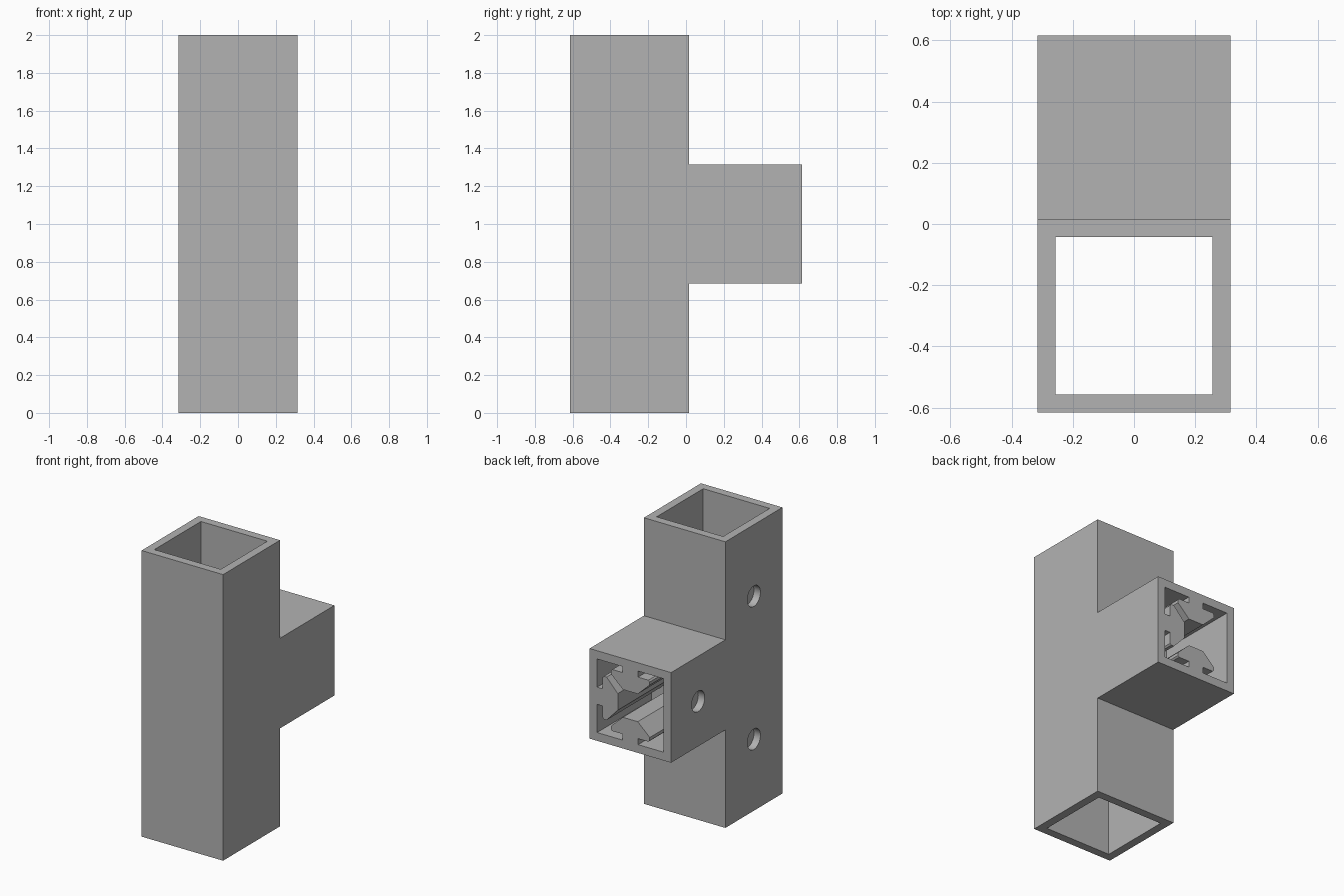
import bpy
import bmesh
import math
from mathutils import Matrix, Vector

cube = bpy.data.objects.get("Cube")
if cube:
    bpy.data.objects.remove(cube, do_unlink=True)

HALF = 0.315          # half width of both square sections
INNER = 0.257         # half width of the hollow
TUBE_Y = -0.3         # centre line of the upright
FACE_Y = TUBE_Y + HALF
ARM_LEN = 0.6
HOLE_R = 0.072

grey = bpy.data.materials.new("grey_metal")
grey.use_nodes = True
colour = (0.45, 0.45, 0.45, 1)
grey.diffuse_color = colour
grey.node_tree.nodes["Principled BSDF"].inputs["Base Color"].default_value = colour


def square(h):
    return [(-h, -h), (h, -h), (h, h), (-h, h)]


def hollow_section(name, outer, inner, length, matrix):
    """Fill the area between two outlines and extrude it."""
    bm = bmesh.new()
    edges = []
    for loop in (outer, inner):
        vs = [bm.verts.new((x, y, 0)) for x, y in loop]
        edges += [bm.edges.new((v, vs[i - 1])) for i, v in enumerate(vs)]
    bmesh.ops.triangle_fill(bm, edges=edges, use_beauty=True)
    out = bmesh.ops.extrude_face_region(bm, geom=bm.faces[:], use_keep_orig=True)
    moved = [g for g in out["geom"] if isinstance(g, bmesh.types.BMVert)]
    bmesh.ops.translate(bm, verts=moved, vec=(0, 0, length))
    bm.transform(matrix)
    bmesh.ops.recalc_face_normals(bm, faces=bm.faces[:])
    mesh = bpy.data.meshes.new(name)
    bm.to_mesh(mesh)
    bm.free()
    mesh.materials.append(grey)
    obj = bpy.data.objects.new(name, mesh)
    bpy.context.collection.objects.link(obj)
    return obj


def drill(obj, y, z):
    """Cut a round hole through the -x wall only."""
    bpy.ops.mesh.primitive_cylinder_add(
        vertices=32, radius=HOLE_R, depth=0.1,
        location=(-HALF, y, z), rotation=(0, math.pi / 2, 0))
    cutter = bpy.context.object
    cutter.name = "hole_cutter"
    cutter.hide_render = True
    cutter.data.materials.append(grey)
    mod = obj.modifiers.new("hole", "BOOLEAN")
    mod.operation = "DIFFERENCE"
    mod.solver = "EXACT"
    mod.object = cutter
    bpy.context.view_layer.objects.active = obj
    bpy.ops.object.modifier_apply(modifier=mod.name)
    bpy.data.objects.remove(cutter, do_unlink=True)


# Arm hollow: a square with a necked rib on the bottom, +x and top walls
half_rib = [(0.06, HALF - INNER), (0.06, 0.1), (0.14, 0.1),
            (0.15, 0.11), (0.15, 0.132), (0.058, 0.218)]
rib = [(-t, h) for t, h in half_rib] + half_rib[::-1]
arm_hollow = []
for side in range(4):
    turn = Matrix.Rotation(side * math.pi / 2, 2)
    points = [(-INNER, -INNER)]
    if side < 3:
        points += [(t, h - HALF) for t, h in rib]
    arm_hollow += [tuple(turn @ Vector(p)) for p in points]

# Upright square tube
upright = hollow_section("upright_tube", square(HALF), square(INNER), 2,
                         Matrix.Translation((0, TUBE_Y, 0)))

# Arm: section lies in x-z and runs along +y
to_arm = Matrix(((1, 0, 0, 0), (0, 0, 1, FACE_Y), (0, 1, 0, 1), (0, 0, 0, 1)))
arm = hollow_section("ribbed_arm", square(HALF), arm_hollow, ARM_LEN, to_arm)

# Bolt holes
drill(upright, TUBE_Y, 0.5)
drill(upright, TUBE_Y, 1.5)
drill(arm, FACE_Y + ARM_LEN / 2, 1)

# Smooth the round holes, keep corners crisp
for obj in (upright, arm):
    bpy.ops.object.select_all(action="DESELECT")
    obj.select_set(True)
    bpy.context.view_layer.objects.active = obj
    bpy.ops.object.shade_smooth_by_angle(angle=math.radians(25))
